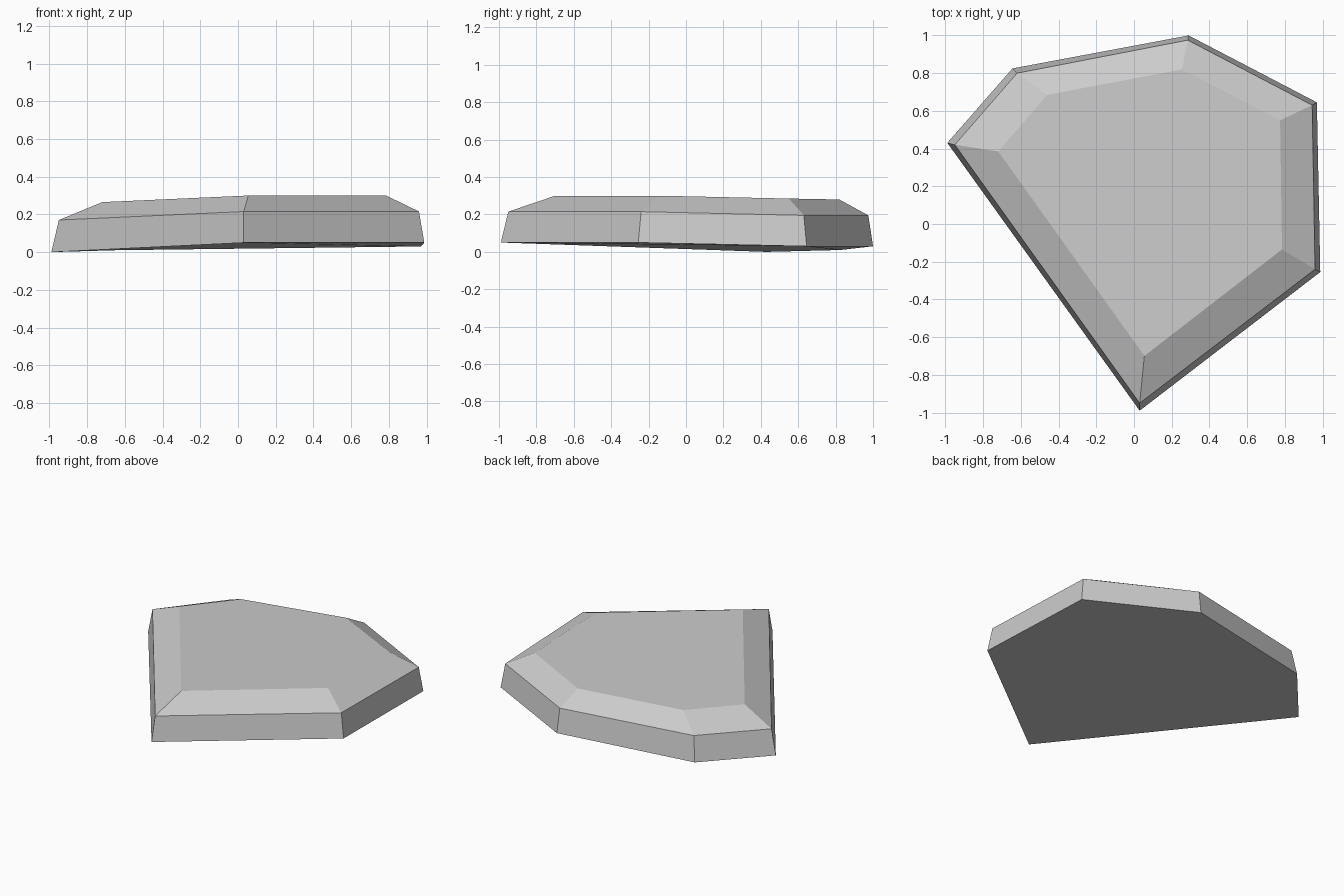
import bpy
import bmesh

cube = bpy.data.objects.get("Cube")
if cube:
    bpy.data.objects.remove(cube, do_unlink=True)

# Plain grey stone
stone = bpy.data.materials.new("stone_grey")
stone.use_nodes = True
grey = (0.6, 0.6, 0.6, 1)
stone.diffuse_color = grey
stone.node_tree.nodes["Principled BSDF"].inputs["Base Color"].default_value = grey

# Six-sided outlines: ground edge, shoulder and flat top
base = [(-.99, .43, 0), (-.645, .825, .01), (.29, 1, .03),
        (.97, .645, .03), (.988, -.255, .05), (.03, -.99, .05)]
shoulder = [(-.95, .42, .17), (-.62, .8, .18), (.285, .975, .195),
            (.945, .63, .195), (.96, -.24, .215), (.03, -.95, .215)]
top = [(-.72, .385, .265), (-.46, .685, .27), (.255, .82, .28),
       (.775, .55, .285), (.785, -.135, .3), (.055, -.7, .3)]

# Bridge the outlines and cap both ends
bm = bmesh.new()
rings = [[bm.verts.new(p) for p in outline] for outline in (base, shoulder, top)]
for low, high in zip(rings, rings[1:]):
    for i in range(len(low)):
        bm.faces.new((low[i - 1], low[i], high[i], high[i - 1]))
bm.faces.new(rings[0])
bm.faces.new(rings[-1])
bmesh.ops.recalc_face_normals(bm, faces=bm.faces)

mesh = bpy.data.meshes.new("flat_stone")
bm.to_mesh(mesh)
bm.free()
mesh.materials.append(stone)
bpy.context.collection.objects.link(bpy.data.objects.new("flat_stone", mesh))
